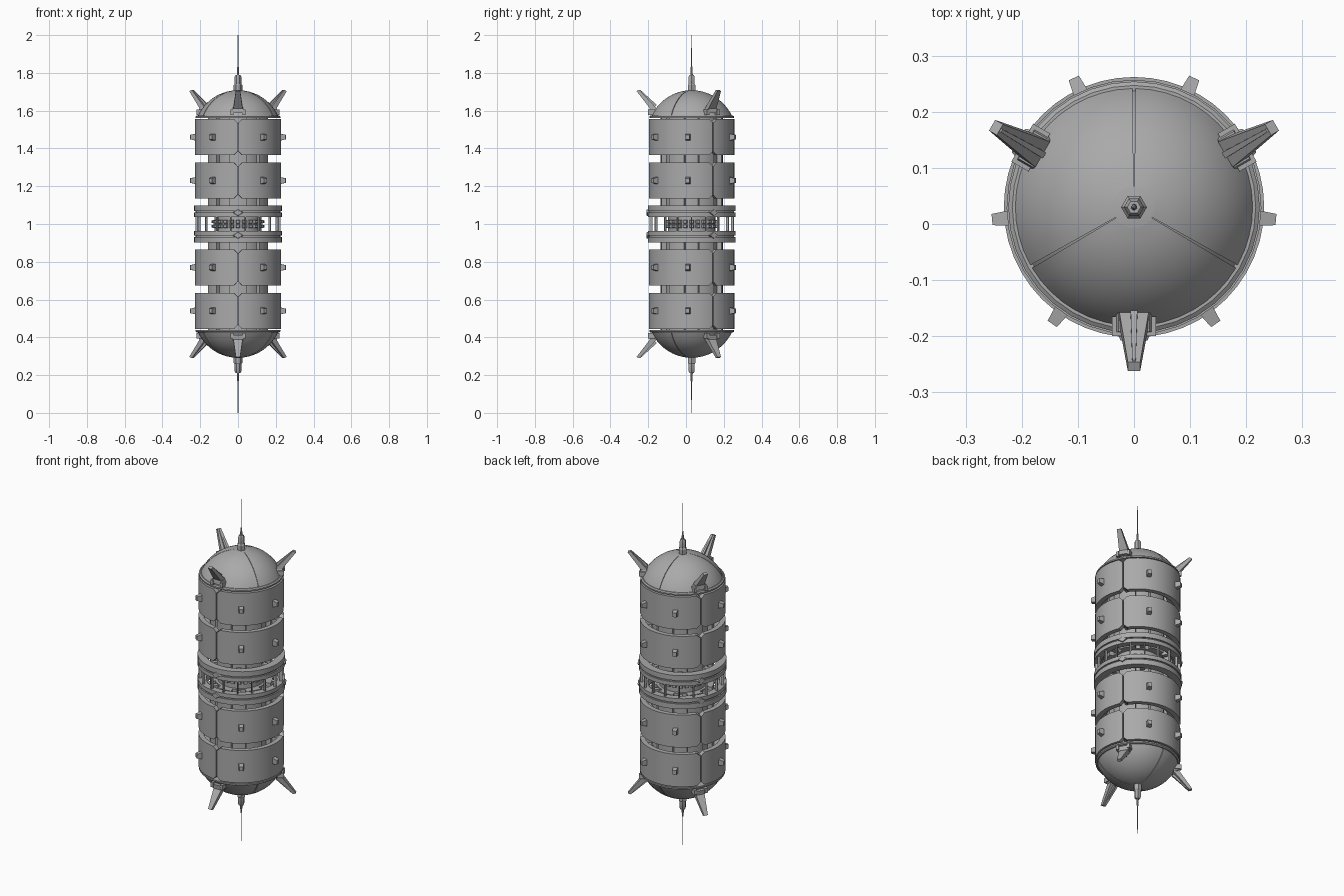
import bpy, bmesh, math
from mathutils import Matrix, Vector

cube = bpy.data.objects.get("Cube")
if cube:
    bpy.data.objects.remove(cube)

hull = bpy.data.materials.new("hull_grey")
hull.use_nodes = True
hull.diffuse_color = (0.4, 0.4, 0.4, 1)
hull.node_tree.nodes["Principled BSDF"].inputs["Base Color"].default_value = (0.4, 0.4, 0.4, 1)

AXIS = Matrix.Translation((0, 0.03, 0))
FLIP = Matrix.Translation((0, 0, 2)) @ Matrix.Scale(-1, 4, (0, 0, 1))


def finish(name, bm, turns=1, flip=True):
    """Repeat the part around the axis, mirror it to the lower half, make the object."""
    base = bm.verts[:] + bm.edges[:] + bm.faces[:]
    for i in range(1, turns):
        new = bmesh.ops.duplicate(bm, geom=base)["geom"]
        bmesh.ops.transform(bm, matrix=Matrix.Rotation(math.tau * i / turns, 4, 'Z'),
                            verts=[v for v in new if isinstance(v, bmesh.types.BMVert)])
    if flip:
        new = bmesh.ops.duplicate(bm, geom=bm.verts[:] + bm.edges[:] + bm.faces[:])["geom"]
        bmesh.ops.transform(bm, matrix=FLIP,
                            verts=[v for v in new if isinstance(v, bmesh.types.BMVert)])
    bmesh.ops.recalc_face_normals(bm, faces=bm.faces[:])
    bm.transform(AXIS)
    mesh = bpy.data.meshes.new(name)
    bm.to_mesh(mesh)
    bm.free()
    mesh.materials.append(hull)
    ob = bpy.data.objects.new(name, mesh)
    bpy.context.collection.objects.link(ob)
    bpy.ops.object.select_all(action='DESELECT')
    ob.select_set(True)
    bpy.context.view_layer.objects.active = ob
    bpy.ops.object.shade_smooth_by_angle(angle=math.radians(30))
    return ob


def sector(bm, profile, start, end, steps, chamfer=0):
    """Sweep a closed (radius, z) profile between two angles, clipping the end corners."""
    mid = sum(z for _, z in profile) / len(profile)
    angles = [start + (end - start) * i / steps for i in range(steps + 1)]
    if chamfer:
        angles[1:1] = [start + 5]
        angles[-1:-1] = [end - 5]
    loops = []
    for i, a in enumerate(angles):
        cut = chamfer if i in (0, len(angles) - 1) else 0
        c, s = math.cos(math.radians(a)), math.sin(math.radians(a))
        loops.append([bm.verts.new((r * c, r * s, z - math.copysign(cut, z - mid)))
                      for r, z in profile])
    n = len(profile)
    for a, b in zip(loops, loops[1:]):
        for j in range(n):
            bm.faces.new((a[j], a[(j + 1) % n], b[(j + 1) % n], b[j]))
    bm.faces.new(loops[0])
    bm.faces.new(loops[-1][::-1])


def lathe(bm, profile, sides=36):
    """Turn an open profile around the axis and cap flat ends."""
    loops = []
    for r, z in profile:
        loops.append([bm.verts.new((r * math.cos(math.tau * i / sides),
                                    r * math.sin(math.tau * i / sides), z)) for i in range(sides)])
    for a, b in zip(loops, loops[1:]):
        for i in range(sides):
            k = (i + 1) % sides
            bm.faces.new((a[i], a[k], b[k], b[i]))
    bm.faces.new(loops[0][::-1])
    bm.faces.new(loops[-1])


def taper(bm, low, high, angle=0):
    """Box between two (r0, r1, half width, z) or (.., z0, z1) quads, turned about the axis."""
    rings = []
    for pts in (low, high):
        rings.append([bm.verts.new(p) for p in pts])
    for i in range(4):
        k = (i + 1) % 4
        bm.faces.new((rings[0][i], rings[0][k], rings[1][k], rings[1][i]))
    bm.faces.new(rings[0][::-1])
    bm.faces.new(rings[1])
    bmesh.ops.rotate(bm, cent=(0, 0, 0), matrix=Matrix.Rotation(math.radians(angle), 3, 'Z'),
                     verts=rings[0] + rings[1])


def flat(r0, r1, w, z, rise=0):
    return [(r0, -w, z + rise), (r1, -w, z), (r1, w, z), (r0, w, z + rise)]


def upright(r, w, z, h):
    return [(r, -w, z - h), (r, w, z - h), (r, w, z + h), (r, -w, z + h)]


def box(r0, r1, z0, z1):
    return [(r0, z0), (r1, z0), (r1, z1), (r0, z1)]


# Central core with six raised columns
bm = bmesh.new()
lathe(bm, [(0.125, 0.94), (0.125, 1.06)])
finish("middle_core", bm, flip=False)
bm = bmesh.new()
lathe(bm, [(0.14, 1.05), (0.14, 1.565)])
finish("inner_core", bm)
bm = bmesh.new()
sector(bm, box(0.13, 0.165, 1.05, 1.565), 14, 46, 6)
finish("core_columns", bm, 6)

# Small blocks and a thin ring around the waist of the core
bm = bmesh.new()
for a in range(0, 60, 15):
    taper(bm, upright(0.12, 0.012, 1.012, 0.01), upright(0.14, 0.009, 1.012, 0.007), a)
finish("waist_blocks", bm, 6)

# Curved shell panels, three to a row, clipped corners at the seams
LEVELS = (1.135, 1.365)
for name, z in zip(("inner_panels", "outer_panels"), LEVELS):
    bm = bmesh.new()
    sector(bm, box(0.2, 0.227, z, z + 0.19), 30.8, 149.2, 12, 0.018)
    finish(name, bm, 3)
    bm = bmesh.new()
    sector(bm, box(0.16, 0.202, z + 0.04, z + 0.15), 32, 148, 12)
    finish(name + "_backing", bm, 3)

# Seam strips behind the panel joints
bm = bmesh.new()
for z in LEVELS:
    sector(bm, box(0.16, 0.212, z + 0.02, z + 0.17), 28, 32, 1)
finish("seam_strips", bm, 3)

# Small tapered lugs on the panels
bm = bmesh.new()
for z in LEVELS:
    for a in (65, 115):
        taper(bm, upright(0.22, 0.014, z + 0.095, 0.019),
              upright(0.254, 0.01, z + 0.095, 0.012), a)
finish("panel_lugs", bm, 3)

# Waist rings: a wide and a narrow band on an inner hoop
for name, r0, r1, z0, z1 in (("upper_band", 0.19, 0.232, 1.068, 1.098),
                             ("lower_band", 0.195, 0.232, 1.037, 1.06),
                             ("inner_hoop", 0.185, 0.224, 1.045, 1.09)):
    bm = bmesh.new()
    lathe(bm, [(r0, z0), (r1, z0), (r1, z1), (r0, z1), (r0, z0)], 48)
    bmesh.ops.delete(bm, geom=[f for f in bm.faces if len(f.verts) > 4], context='FACES_ONLY')
    bmesh.ops.remove_doubles(bm, verts=bm.verts[:], dist=0.0001)
    finish(name, bm)

# Spokes tying the rings to the core, above the open waist
bm = bmesh.new()
taper(bm, flat(0.12, 0.2, 0.012, 1.055), flat(0.12, 0.2, 0.012, 1.08))
finish("ring_spokes", bm, 6)

# Upright struts across the open waist
bm = bmesh.new()
taper(bm, flat(0.212, 0.226, 0.003, 0.955), flat(0.212, 0.226, 0.003, 1.045))
finish("waist_struts", bm, 18, False)

# Diamond clamps on the rings at each seam
bm = bmesh.new()
diamond = [(0, -0.03, 1.06), (0, 0, 1.04), (0, 0.03, 1.06), (0, 0, 1.08)]
taper(bm, [(0.222, y, z) for _, y, z in diamond],
      [(0.238, y * 0.8, 1.06 + (z - 1.06) * 0.8) for _, y, z in diamond], 30)
finish("ring_clamps", bm, 3)

# Domed ends: a base flange, an inner dome and three shell sectors
R, CENTRE = 0.235, 1.473


def arc(radius, first, last, count):
    return [(radius * math.sin(math.radians(first + (last - first) * i / count)),
             CENTRE + radius * math.cos(math.radians(first + (last - first) * i / count)))
            for i in range(count + 1)]


bm = bmesh.new()
lathe(bm, [(0.19, 1.562), (0.224, 1.562), (0.224, 1.57), (0.217, 1.575)])
finish("dome_flange", bm)
bm = bmesh.new()
lathe(bm, arc(R - 0.004, 65, 1, 10))
finish("inner_dome", bm)
bm = bmesh.new()
sector(bm, arc(R, 66, 9, 10) + arc(R - 0.008, 9, 66, 10), -29.2, 89.2, 16)
finish("dome_shell", bm, 3)
bm = bmesh.new()
lathe(bm, arc(R, 9.2, 1, 3))
finish("dome_crown", bm)

# Slanted fins with a centre rib and a footed bracket
bm = bmesh.new()
taper(bm, flat(0.188, 0.212, 0.026, 1.6, 0.015), flat(0.276, 0.292, 0.011, 1.704, 0.006), 30)
taper(bm, flat(0.184, 0.2, 0.006, 1.615, 0.015), flat(0.272, 0.285, 0.003, 1.706, 0.004), 30)
finish("fins", bm, 3)
bm = bmesh.new()
taper(bm, flat(0.18, 0.225, 0.038, 1.587), flat(0.19, 0.222, 0.028, 1.612), 30)
for side in (-1, 1):
    foot = [[(r, y + side * 0.031, z) for r, y, z in flat(0.195, 0.23, 0.008, h)]
            for h in (1.578, 1.605)]
    taper(bm, foot[0], foot[1], 30)
finish("fin_brackets", bm, 3)

# Antenna masts at both ends
bm = bmesh.new()
lathe(bm, [(0.023, 1.69), (0.023, 1.735), (0.018, 1.742), (0.018, 1.78), (0.012, 1.79)], 6)
finish("mast_socket", bm)
bm = bmesh.new()
lathe(bm, [(0.006, 1.78), (0.005, 1.83), (0.0025, 1.835), (0.002, 2.0)], 8)
finish("mast_needle", bm)
